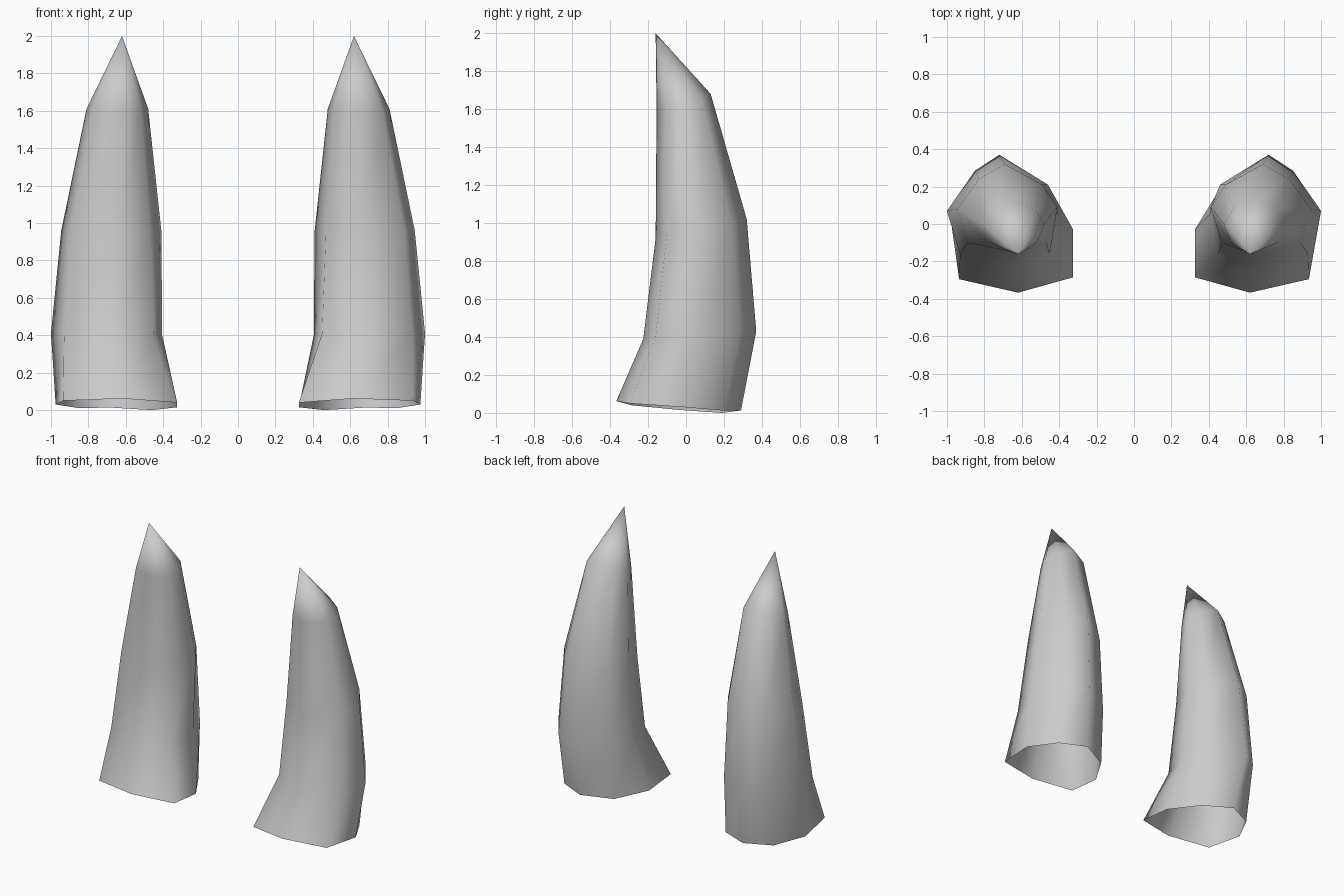
import bpy, bmesh

if "Cube" in bpy.data.objects:
    bpy.data.objects.remove(bpy.data.objects["Cube"])

bone = bpy.data.materials.new("pale_grey")
bone.diffuse_color = (0.6, 0.6, 0.6, 1)
bone.use_nodes = True
bone.node_tree.nodes["Principled BSDF"].inputs["Base Color"].default_value = bone.diffuse_color

# Cross-sections from base to shoulder, going round the right horn:
# front-left, front, front-right, right, back-right, back, back-left, left
RINGS = [
    [(.325, -.285, .04), (.62, -.367, .062), (.935, -.295, .05), (.975, -.01, .03),
     (.86, .20, .012), (.67, .29, .013), (.46, .19, .0), (.325, -.03, .015)],
    [(.45, -.16, .41), (.67, -.225, .39), (.93, -.16, .40), (1.0, .07, .41),
     (.85, .285, .43), (.72, .37, .43), (.46, .21, .42), (.405, .05, .40)],
    [(.47, -.10, .95), (.64, -.16, .92), (.89, -.10, .95), (.945, .08, .96),
     (.83, .24, 1.0), (.69, .32, 1.02), (.49, .21, .98), (.41, .09, .96)],
    [(.52, -.10, 1.6), (.62, -.155, 1.6), (.77, -.10, 1.6), (.81, .0, 1.61),
     (.76, .08, 1.65), (.66, .13, 1.68), (.53, .08, 1.65), (.48, .0, 1.61)],
]
TIP = (.62, -.16, 2.0)


def horn(name, side):
    bm = bmesh.new()
    rings = [[bm.verts.new((side * x, y, z)) for x, y, z in r] for r in RINGS]
    tip = bm.verts.new((side * TIP[0], TIP[1], TIP[2]))
    faces = []
    # Walls, left open at the base
    for low, high in zip(rings, rings[1:]):
        for i in range(8):
            j = (i + 1) % 8
            faces.append((low[i], low[j], high[j], high[i]))
    # Pointed cap
    for i in range(8):
        faces.append((rings[-1][i], rings[-1][(i + 1) % 8], tip))
    for f in faces:
        # Mirrored side needs reversed winding to face outward
        face = bm.faces.new(f if side > 0 else f[::-1])
        face.smooth = True
    mesh = bpy.data.meshes.new(name)
    bm.to_mesh(mesh)
    bm.free()
    mesh.materials.append(bone)
    bpy.context.collection.objects.link(bpy.data.objects.new(name, mesh))


horn("right_horn", 1)
horn("left_horn", -1)
